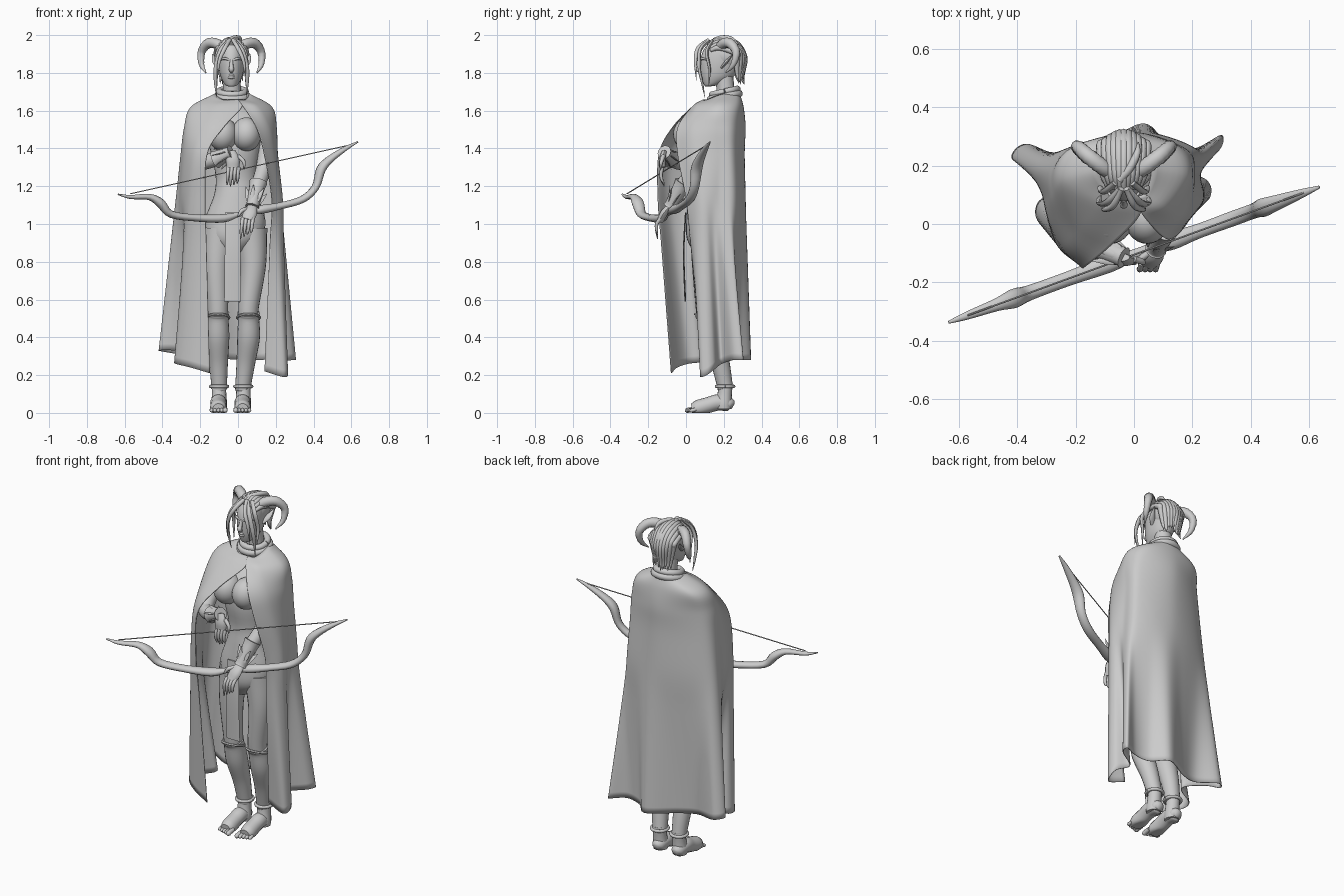
import bpy, bmesh, math, random
from mathutils import Vector

random.seed(4)
CX = -0.035  # head centre line


def spline(pts, u):
    """Catmull-Rom through pts, u in 0..1."""
    n = len(pts) - 1
    f = min(max(u, 0), 1) * n
    i = min(int(f), n - 1)
    t = f - i
    b, c = pts[i], pts[i + 1]
    a = pts[i - 1] if i > 0 else b * 2 - c
    d = pts[i + 2] if i + 2 <= n else c * 2 - b
    return (b * 2 + (c - a) * t + (a * 2 - b * 5 + c * 4 - d) * t * t
            + (b * 3 - a - c * 3 + d) * t ** 3) * 0.5


def grid_mesh(name, rows, wrap=True, caps=True, angle=50):
    bm = bmesh.new()
    vs = [[bm.verts.new(p) for p in r] for r in rows]
    m = len(rows[0])
    for r0, r1 in zip(vs, vs[1:]):
        for j in range(m if wrap else m - 1):
            k = (j + 1) % m
            bm.faces.new((r0[j], r0[k], r1[k], r1[j]))
    if caps:
        bm.faces.new(vs[0][::-1])
        bm.faces.new(vs[-1])
    bmesh.ops.recalc_face_normals(bm, faces=bm.faces)
    me = bpy.data.meshes.new(name)
    bm.to_mesh(me)
    bm.free()
    me.shade_smooth()
    me.set_sharp_from_angle(angle=math.radians(angle))
    ob = bpy.data.objects.new(name, me)
    bpy.context.collection.objects.link(ob)
    return ob


def sweep(name, pts, flat=1.0, sides=12, per=6, ridge=0.0, floor=False):
    """Tube along (x, y, z, radius) points."""
    P = [Vector(p) for p in pts]
    n = per * (len(P) - 1)
    S = [spline(P, i / n) for i in range(n + 1)]
    nor, rows = Vector((1, 0, 0)), []
    for i, s in enumerate(S):
        tan = (S[min(i + 1, n)] - S[max(i - 1, 0)]).to_3d().normalized()
        if i == 0 and abs(tan.x) > 0.8:
            nor = Vector((0, 1, 0))
        nor = (nor - tan * nor.dot(tan)).normalized()
        bi = tan.cross(nor)
        r = max(s[3], 0.001) * (1 + ridge * (i % 2))
        row = []
        for j in range(sides):
            a = math.tau * j / sides
            p = s.to_3d() + nor * (r * math.cos(a)) + bi * (r * flat * math.sin(a))
            if floor:
                p.z = max(p.z, 0.0)
            row.append(p)
        rows.append(row)
    return grid_mesh(name, rows)


def loft(name, rings, sides=28, per=4):
    """Stack of horizontal ellipses (x, y, z, rx, ry)."""
    P = [Vector(r) for r in rings]
    n = per * (len(P) - 1)
    rows = []
    for i in range(n + 1):
        x, y, z, rx, ry = spline(P, i / n)
        rows.append([(x + rx * math.cos(math.tau * j / sides), y + ry * math.sin(math.tau * j / sides), z)
                     for j in range(sides)])
    return grid_mesh(name, rows)


def ball(name, c, r):
    return loft(name, [(c[0], c[1], c[2] - r[2] * math.cos(math.pi * k / 8),
                        max(.001, r[0] * math.sin(math.pi * k / 8)), max(.001, r[1] * math.sin(math.pi * k / 8)))
                       for k in range(9)], per=2)


# torso, bust, loincloth
loft("torso", [(-.03, .11, .84, .05, .06), (-.02, .11, .92, .14, .105), (-.015, .11, 1.02, .16, .108),
               (-.01, .1, 1.15, .118, .088), (-.01, .1, 1.25, .108, .08), (-.015, .1, 1.38, .13, .1),
               (-.02, .11, 1.5, .15, .1), (-.025, .15, 1.58, .15, .08), (-.03, .2, 1.64, .06, .055)])
for x in (-.08, .045):
    ball("breast", (x, .02, 1.475), (.078, .088, .09))
sweep("loincloth", [(-.028, -.002, 1.06, .04), (-.028, -.012, .85, .042), (-.029, -.004, .59, .044)], flat=.1)

# legs, greaves, feet
for s, top, mid, kn, an in ((-1, -.095, -.112, -.106, -.1), (1, .066, .08, .056, .028)):
    sweep("thigh", [(top, .11, .97, .09), (mid, .1, .78, .068), (kn, .105, .56, .054), (kn, .115, .48, .052)], sides=20)
    sweep("greave", [(kn, .105, .53, .06), (kn, .115, .5, .056), (kn, .14, .4, .06), ((kn + an) / 2, .18, .27, .05),
                     (an, .205, .15, .042), (an, .21, .13, .044)], sides=20)
    sweep("knee_rim", [(kn + .06 * math.cos(a), .108 + .06 * math.sin(a), .505 - .018 * math.sin(a), .007)
                       for a in [math.tau * k / 12 for k in range(13)]], sides=6, per=3)
    sweep("ankle_ring", [(an + .045 * math.cos(a), .207 + .046 * math.sin(a), .14, .009)
                         for a in [math.tau * k / 12 for k in range(13)]], sides=8, per=3)
    sweep("ankle", [(an, .21, .16, .038), (an, .205, .1, .038), (an, .2, .05, .042), (an, .2, .02, .04)], sides=16)
    fx = an - .004
    sweep("foot", [(fx, .25, .035, .015), (fx, .23, .045, .036), (fx, .17, .055, .043), (fx, .12, .042, .042),
                   (fx, .06, .024, .043), (fx, .03, .02, .03)], flat=1.0, sides=16, floor=True)
    for k in range(5):
        tx = fx - s * (.036 - k * .018)
        L = .006 * k
        r = .013 if k == 0 else .01
        sweep("toe", [(tx, .05, .02, r), (tx, L + .02, .016, r), (tx, L + .003, .012, r), (tx, L - .006, .01, .003)],
              sides=8, per=3, floor=True)

# arms and bracers
right_arm = [(-.19, .15, 1.54, .046), (-.215, .07, 1.41, .045), (-.2, -.02, 1.33, .042), (-.1, -.085, 1.35, .036),
             (-.035, -.115, 1.38, .027)]
left_arm = [(.14, .15, 1.54, .046), (.15, .1, 1.4, .045), (.135, .05, 1.29, .042), (.1, -.03, 1.19, .036),
            (.075, -.085, 1.09, .027)]
for nm, arm in (("right", right_arm), ("left", left_arm)):
    sweep(nm + "_arm", arm, sides=16)
    a, b = Vector(arm[3]).to_3d(), Vector(arm[4]).to_3d()
    d = (b - a).normalized()
    c = a.lerp(b, -.3)
    sweep(nm + "_bracer", [(*c, .048), (*a, .042), (*a.lerp(b, .85), .034), (*b, .038)], sides=16)
    u = d.cross(Vector((.3, .2, 1))).normalized()
    w = d.cross(u)
    # leaf spikes around each bracer
    for k in range(6):
        o = u * math.cos(k * 1.05) + w * math.sin(k * 1.05)
        q = a.lerp(b, .75) + o * .03
        sweep(nm + "_leaf_spike", [(*q, .01), (*(q - d * .035 + o * .01), .012), (*(q - d * .075 + o * .03), .001)],
              flat=.35, sides=6, per=3)

# hands
sweep("right_palm", [(-.04, -.115, 1.385, .026), (-.028, -.125, 1.34, .036), (-.026, -.125, 1.3, .034)], flat=.5)
sweep("left_palm", [(.076, -.085, 1.095, .026), (.065, -.115, 1.06, .036), (.05, -.135, 1.02, .034)], flat=.55)
for k in range(4):
    x = -.054 + .018 * k
    sweep("right_finger", [(x + .004, -.125, 1.3, .0105), (x, -.132, 1.265, .0095), (x - .002, -.128, 1.235, .008),
                           (x - .004, -.115, 1.2 + .008 * abs(k - 1), .003)], sides=8, per=3)
    x = .025 + .018 * k
    sweep("left_finger", [(x, -.135, 1.03, .0105), (x - .004, -.155, 1.0, .0095), (x - .008, -.155, .965, .008),
                          (x - .012, -.15, .92 + .012 * k, .003)], sides=8, per=3)
sweep("right_thumb", [(.0, -.12, 1.36, .012), (.03, -.13, 1.33, .01), (.032, -.135, 1.29, .003)], sides=8)
sweep("left_thumb", [(.05, -.1, 1.08, .012), (.02, -.12, 1.07, .011), (.0, -.13, 1.04, .004)], sides=8)

# bow (lies in the plane y = -.105 + .365 x) and string
bow = [(-.635, 1.157, .005), (-.57, 1.143, .014), (-.47, 1.143, .022), (-.41, 1.11, .033), (-.355, 1.052, .026),
       (-.22, 1.032, .025), (-.08, 1.03, .03), (0, 1.05, .018), (.07, 1.065, .02), (.13, 1.078, .031), (.22, 1.095, .025),
       (.34, 1.13, .026), (.41, 1.195, .026), (.44, 1.29, .032), (.49, 1.345, .026), (.57, 1.4, .016), (.635, 1.435, .005)]
sweep("bow", [(x, -.105 + .365 * x, z, r) for x, z, r in bow], flat=.75, sides=12, per=4)
sweep("bow_string", [(x, -.105 + .365 * x, z, .003) for x, z in ((-.57, 1.16), (.6, 1.42))], sides=6)

# cloak: rows (height, outline) from neck to hem, each from the left edge round the back to the right edge
upper = [
    (1.69, [(.0, .09), (-.08, .11), (-.12, .18), (-.09, .26), (-.03, .285), (.03, .265), (.06, .19), (.04, .11), (.0, .09)]),
    (1.62, [(.02, .03), (-.13, .06), (-.245, .15), (-.21, .26), (-.03, .305), (.13, .27), (.18, .17), (.11, .06), (.03, .03)]),
    (1.51, [(-.08, -.075), (-.19, -.02), (-.28, .1), (-.25, .23), (-.03, .315), (.17, .26), (.205, .16), (.17, .04), (.1, -.045)]),
    (1.37, [(-.165, -.145), (-.24, -.07), (-.295, .08), (-.275, .22), (-.03, .31), (.18, .26), (.21, .17), (.2, .05), (.14, -.045)]),
    (1.13, [(-.175, -.15), (-.26, -.075), (-.31, .08), (-.305, .22), (-.02, .315), (.2, .265), (.225, .17), (.235, .08), (.18, .0)])]
upper = [[(x, y, z - .03 * (z > 1.65) * (y < .12)) for x, y in row] for z, row in upper]
hem = [(-.15, -.08, .21), (-.25, -.05, .24), (-.33, .01, .26), (-.325, .08, .27), (-.23, .13, .3), (-.34, .19, .33),
       (-.42, .225, .33), (-.37, .275, .32), (-.24, .23, .3), (-.13, .26, .29), (.03, .345, .28), (.12, .27, .28),
       (.21, .26, .29), (.3, .305, .28), (.29, .25, .28), (.19, .19, .26), (.25, .15, .23), (.265, .11, .2),
       (.24, .075, .19), (.14, .09, .22)]
N = 120
ctrl = [[spline([Vector(p) for p in r], j / N) for j in range(N + 1)] for r in upper + [hem]]
low = [[a.lerp(b, t) for a, b in zip(ctrl[4], ctrl[5])] for t in (.25, .5, .75)]
ctrl = ctrl[:5] + low + ctrl[5:]
cols = [[r[j] for r in ctrl] for j in range(N + 1)]
cloak = grid_mesh("cloak", [[spline(c, i / 48) for c in cols] for i in range(49)], wrap=False, caps=False, angle=80)
mod = cloak.modifiers.new("thickness", "SOLIDIFY")
mod.thickness = .004

# scarf collar and neck
sweep("neck", [(-.03, .215, 1.6, .055), (-.032, .21, 1.7, .048), (CX, .2, 1.8, .048)], sides=16)
for z, r, t in ((1.675, .08, .02), (1.7, .07, .018)):
    sweep("scarf", [(-.03 + r * math.cos(a), .205 + r * .95 * math.sin(a), z + .015 * math.sin(a), t)
                    for a in [math.tau * i / 12 for i in range(13)]], sides=10, per=3)

# head and face
loft("head", [(CX, .115, 1.728, .014, .012), (CX, .135, 1.738, .034, .04), (CX, .165, 1.775, .055, .082),
              (CX, .178, 1.82, .066, .1), (CX, .19, 1.875, .071, .112), (CX, .2, 1.925, .067, .105),
              (CX, .2, 1.962, .042, .07), (CX, .2, 1.972, .004, .006)])
sweep("nose", [(CX, .083, 1.87, .008), (CX, .072, 1.835, .011), (CX, .066, 1.818, .014), (CX, .08, 1.805, .008)], sides=10)
for z, r in ((1.788, .008), (1.777, .009)):
    sweep("lip", [(CX - .024, .1, z - .004, .002), (CX, .082, z, r), (CX + .024, .1, z - .004, .002)], sides=8)

# horns, ears, brows and side hair, mirrored about the head
for s in (-1, 1):
    def side(name, pts, **kw):
        sweep(name, [(CX + s * x, y, z, r) for x, y, z, r in pts], **kw)
    side("horn", [(.035, .17, 1.925, .024), (.08, .2, 1.955, .026), (.125, .235, 1.955, .025), (.158, .265, 1.91, .02),
                  (.158, .25, 1.845, .014), (.135, .21, 1.8, .003)], ridge=.09, sides=14)
    side("brow", [(.01, .085, 1.868, .006), (.035, .087, 1.876, .007), (.058, .115, 1.868, .003)], sides=8)
    side("ear", [(.06, .19, 1.83, .014), (.085, .215, 1.86, .017), (.1, .25, 1.9, .002)], flat=.5)
    side("front_lock", [(.012, .12, 1.972, .012), (.055, .075, 1.92, .014), (.082, .07, 1.83, .012),
                        (.084, .085, 1.75, .009), (.078, .1, 1.67, .001)], flat=.7, sides=8)
    side("temple_lock", [(.03, .14, 1.97, .012), (.07, .11, 1.91, .013), (.08, .125, 1.82, .01),
                         (.076, .12, 1.73, .002)], flat=.7, sides=8)
    side("fringe", [(.008, .12, 1.975, .01), (.035, .065, 1.93, .012), (.065, .05, 1.86, .009), (.075, .055, 1.76, .001)], sides=8)

# swept-back hair
ball("hair_cap", (CX, .218, 1.893), (.077, .098, .086))
for k in range(11):
    f = (k - 5) / 5
    j = random.uniform(-.02, .02)
    sweep("hair_strand", [(CX + f * .055, .11 + .02 * abs(f), 1.95 - .03 * f * f, .01),
                          (CX + f * .07, .18, 1.978 - .045 * f * f, .015),
                          (CX + f * .078, .265, 1.955 - .05 * f * f, .017),
                          (CX + f * .072, .31 - .04 * f * f, 1.88, .016),
                          (CX + f * .055, .3 - .03 * f * f, 1.8 + j, .011),
                          (CX + f * .06, .31 - .03 * f * f, 1.755 + j, .001)], sides=8, per=5)
sweep("top_tuft", [(-.05, .15, 1.972, .014), (-.015, .19, 1.985, .014), (.01, .24, 1.98, .012), (.015, .28, 1.95, .002)], sides=10)
